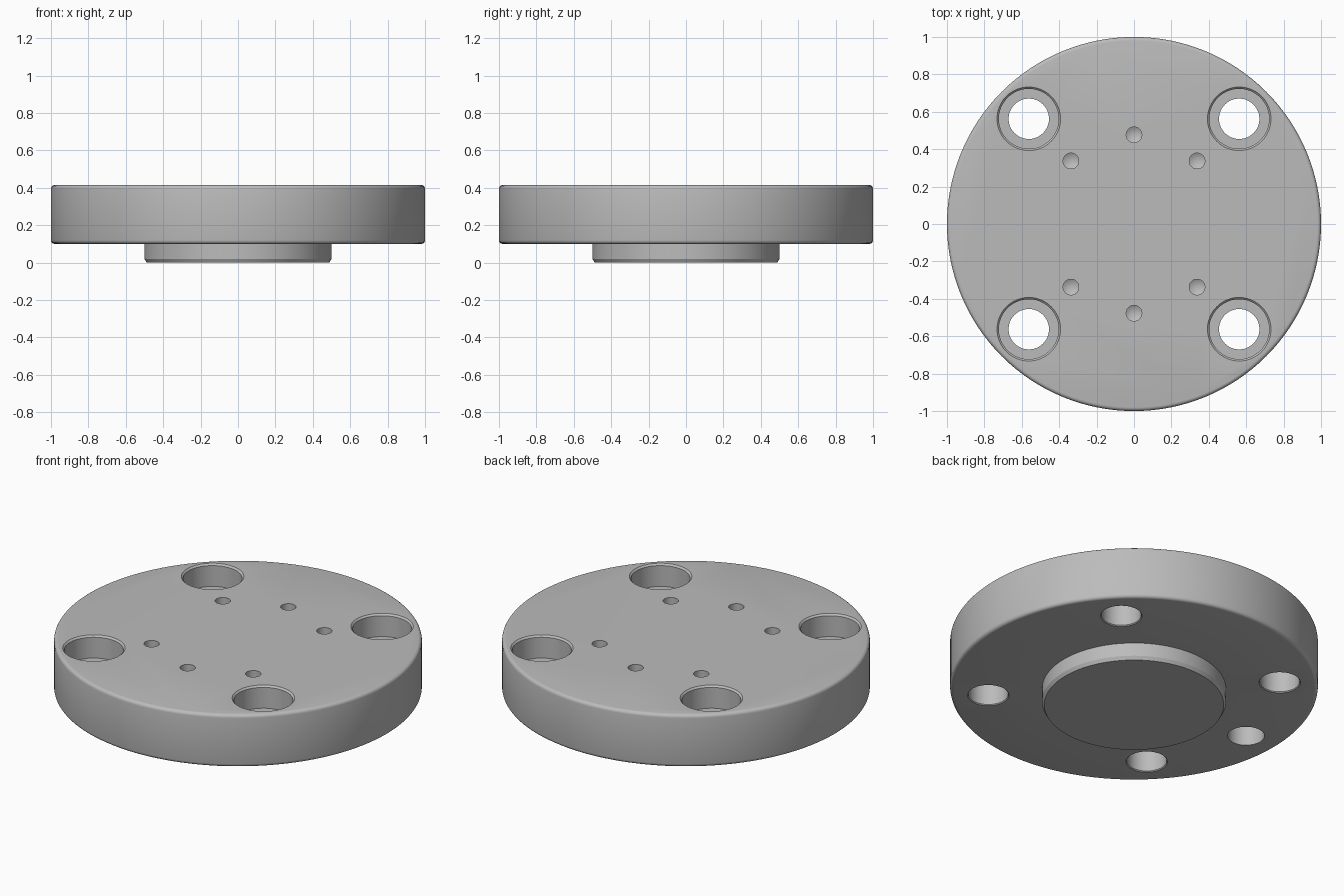
import bpy
import bmesh
import math

cube = bpy.data.objects.get("Cube")
if cube:
    bpy.data.objects.remove(cube, do_unlink=True)

PLATE_BOTTOM, PLATE_TOP = 0.10, 0.415

steel = bpy.data.materials.new("plain_grey_steel")
steel.use_nodes = True
GREY = (0.5, 0.5, 0.5, 1.0)
steel.diffuse_color = GREY
steel.node_tree.nodes["Principled BSDF"].inputs["Base Color"].default_value = GREY


def lathe(name, profile, segments, location=(0, 0)):
    """Revolve a closed (radius, height) profile, bottom to top, around z."""
    bm = bmesh.new()
    rings = []
    for r, z in profile:
        if r == 0:
            rings.append([bm.verts.new((0, 0, z))])
            continue
        angles = [math.tau * i / segments for i in range(segments)]
        rings.append([bm.verts.new((r * math.cos(a), r * math.sin(a), z)) for a in angles])
    for low, high in zip(rings, rings[1:]):
        for i in range(segments):
            j = (i + 1) % segments
            if len(low) == 1:
                bm.faces.new((low[0], high[j], high[i]))
            else:
                bm.faces.new((low[i], low[j], high[j], high[i]))
    if len(rings[0]) > 1:
        bm.faces.new(reversed(rings[0]))
    bm.faces.new(rings[-1])
    bmesh.ops.recalc_face_normals(bm, faces=bm.faces)
    mesh = bpy.data.meshes.new(name)
    bm.to_mesh(mesh)
    bm.free()
    obj = bpy.data.objects.new(name, mesh)
    obj.location = (*location, 0)
    bpy.context.collection.objects.link(obj)
    mesh.materials.append(steel)
    return obj


# Round plate with filleted rims, and the locating boss below it
fillet, steps = 0.02, 4
arc = [math.pi / 2 * i / steps for i in range(steps + 1)]
inner = 1 - fillet
rim_low = [(inner + fillet * math.sin(a), PLATE_BOTTOM + fillet * (1 - math.cos(a))) for a in arc]
rim_high = [(inner + fillet * math.cos(a), PLATE_TOP - fillet * (1 - math.sin(a))) for a in arc]
boss = [(0.488, 0), (0.5, 0.02), (0.5, PLATE_BOTTOM)]
flange = lathe("flange_plate", boss + rim_low + rim_high, 128)

cutters = []

# Four counterbored bolt holes, chamfered at both ends
over = 0.02
seat = PLATE_TOP - 0.135
bolt_profile = [
    (0.113 + over, PLATE_BOTTOM - over), (0.113, PLATE_BOTTOM), (0.108, PLATE_BOTTOM + 0.005),
    (0.108, seat), (0.16, seat), (0.16, PLATE_TOP - 0.01),
    (0.17, PLATE_TOP), (0.17 + over, PLATE_TOP + over),
]
for sx in (-1, 1):
    for sy in (-1, 1):
        cutters.append(lathe("bolt_hole_cutter", bolt_profile, 48, (sx * 0.5625, sy * 0.5625)))

# Six blind drill holes with conical tips
floor = PLATE_TOP - 0.15
drill_profile = [(0, floor - 0.024), (0.042, floor), (0.042, PLATE_TOP + over)]
for degrees in (45, 90, 135, 225, 270, 315):
    a = math.radians(degrees)
    place = (0.477 * math.cos(a), 0.477 * math.sin(a))
    cutters.append(lathe("drill_hole_cutter", drill_profile, 24, place))

# Single blind locating hole in the underside
pin_profile = [(0.1, PLATE_BOTTOM - over), (0.1, PLATE_BOTTOM + 0.2)]
cutters.append(lathe("locating_hole_cutter", pin_profile, 48, (-0.795, 0)))

# Cut every hole, then drop the cutters
bpy.context.view_layer.objects.active = flange
for cutter in cutters:
    cutter.hide_render = True
    mod = flange.modifiers.new("hole", "BOOLEAN")
    mod.operation = "DIFFERENCE"
    mod.solver = "EXACT"
    mod.object = cutter
    bpy.ops.object.modifier_apply(modifier=mod.name)
    bpy.data.objects.remove(cutter, do_unlink=True)

bpy.ops.object.select_all(action="DESELECT")
flange.select_set(True)
bpy.ops.object.shade_smooth_by_angle(angle=math.radians(30))
